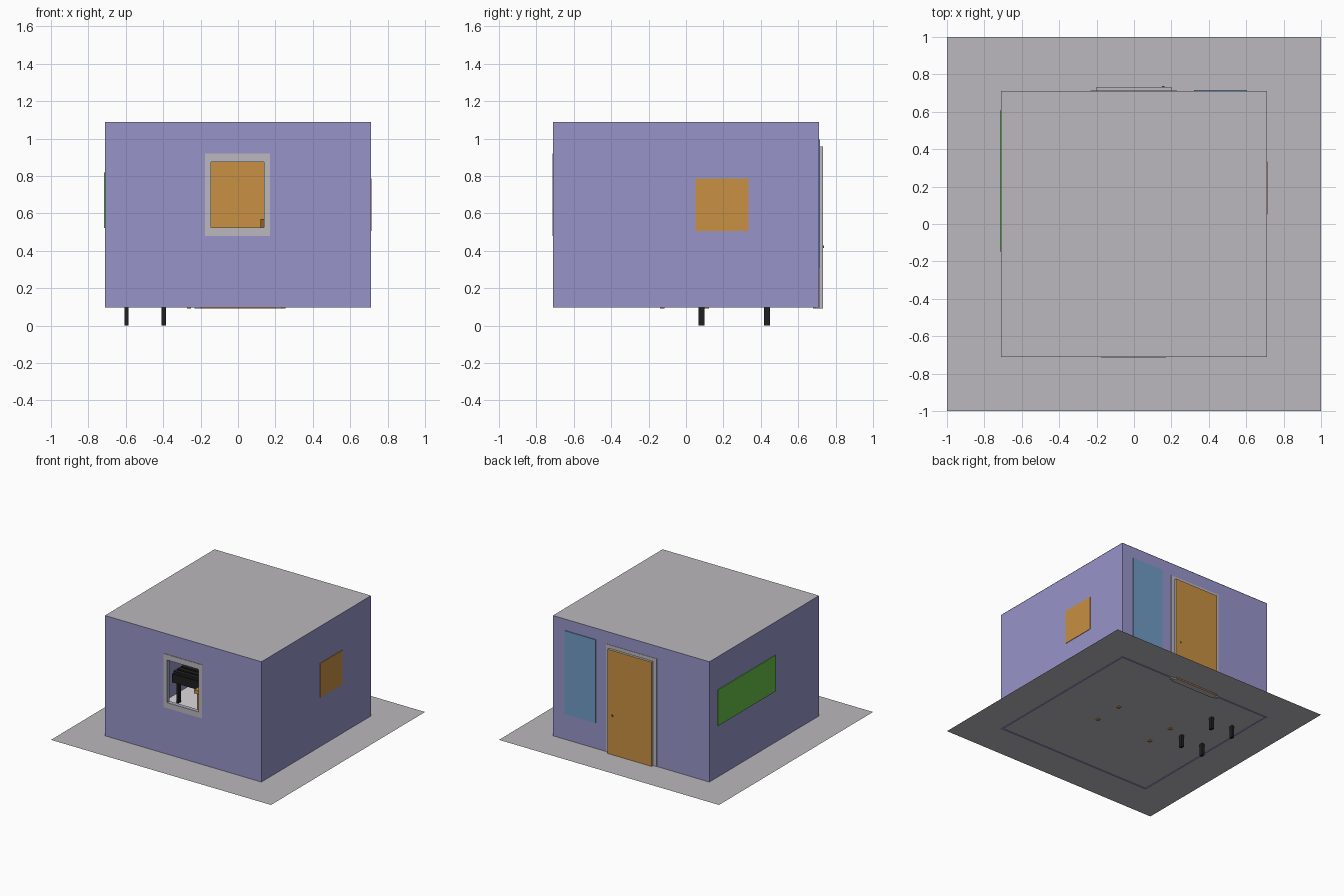
import bpy, bmesh

if "Cube" in bpy.data.objects:
    bpy.data.objects.remove(bpy.data.objects["Cube"])


def mat(name, r, g, b):
    m = bpy.data.materials.new(name)
    m.diffuse_color = (r, g, b, 1)
    m.use_nodes = True
    m.node_tree.nodes["Principled BSDF"].inputs["Base Color"].default_value = m.diffuse_color
    return m


PURPLE = mat("lavender wall", 0.31, 0.30, 0.59)
GREY = mat("light grey", 0.50, 0.48, 0.51)
WHITE = mat("floor white", 0.72, 0.70, 0.72)
WOOD = mat("orange wood", 0.58, 0.28, 0.055)
GREEN = mat("board green", 0.13, 0.52, 0.06)
BLUE = mat("mirror blue", 0.16, 0.33, 0.56)
BLACK = mat("black", 0.014, 0.014, 0.015)
BROWN = mat("dark wood", 0.25, 0.12, 0.03)


def finish(name, bm, *mats):
    bmesh.ops.recalc_face_normals(bm, faces=bm.faces)
    me = bpy.data.meshes.new(name)
    bm.to_mesh(me)
    bm.free()
    for m in mats:
        me.materials.append(m)
    ob = bpy.data.objects.new(name, me)
    bpy.context.collection.objects.link(ob)
    return ob


def box(name, x, y, z, *mats):
    """Box given as (min, max) on each axis."""
    bm = bmesh.new()
    bmesh.ops.create_cube(bm, size=1)
    for v in bm.verts:
        v.co = [a[0] + (c + 0.5) * (a[1] - a[0]) for a, c in zip((x, y, z), v.co)]
    return finish(name, bm, *mats)


def sheet(name, half, z, m):
    """Flat square facing up."""
    bm = bmesh.new()
    bm.faces.new([bm.verts.new((sx * half, sy * half, z))
                  for sx, sy in ((-1, -1), (1, -1), (1, 1), (-1, 1))])
    return finish(name, bm, m)


def ring(name, outer, inner, y, m):
    """Rectangular panel in the xz plane with a rectangular opening."""
    bm = bmesh.new()
    loops = []
    for yy in y:
        for x0, x1, z0, z1 in (outer, inner):
            loops.append([bm.verts.new((px, yy, pz)) for px, pz in
                          ((x0, z0), (x1, z0), (x1, z1), (x0, z1))])
    of, nf, ob, nb = loops
    for i in range(4):
        j = (i + 1) % 4
        for a, b in ((of, nf), (nf, nb), (nb, ob), (ob, of)):
            bm.faces.new((a[i], a[j], b[j], b[i]))
    return finish(name, bm, m)


W, T = 0.71, 0.012          # half width of the room, wall thickness
LOW, TOP = 0.096, 1.088

# ground, floor and flat roof
sheet("ground", 1.0, 0.1, GREY)
sheet("floor", W - T, 0.103, WHITE)
sheet("roof", W, 1.09, GREY)

# walls, the front one with a window opening
HOLE = (-0.145, 0.14, 0.525, 0.875)
ring("front_wall", (-W, W, LOW, TOP), HOLE, (-W, -W + T), PURPLE)
box("back_wall", (-W, W), (W - T, W), (LOW, TOP), PURPLE)
for side, s in (("left", -1), ("right", 1)):
    box(side + "_wall", sorted((s * W, s * (W - T))), (-W + T, W - T), (LOW, TOP), PURPLE)

# window frame
ring("window_frame", (-0.177, 0.172, 0.48, 0.92), HOLE, (-0.714, -0.68), GREY)

# door: wood front and back, pale edges, set on a thin frame plate
box("door_frame", (-0.232, 0.23), (0.69, 0.713), (0.09, 0.985), GREY)
door = box("door", (-0.2, 0.2), (0.68, 0.732), (0.09, 0.957), WOOD, GREY)
for p in door.data.polygons:
    p.material_index = 0 if abs(p.normal.y) > 0.5 else 1
box("door_knob", (0.15, 0.164), (0.67, 0.737), (0.415, 0.429), BROWN)

# wall plates that show on both sides of the walls
box("right_picture", (0.692, 0.714), (0.05, 0.335), (0.505, 0.785), WOOD)
box("left_board", (-0.716, -0.692), (-0.147, 0.607), (0.522, 0.818), GREEN)
box("mirror", (0.32, 0.605), (0.692, 0.716), (0.31, 0.995), BLUE)

# low wooden table
box("table_top", (-0.29, 0.275), (-0.155, 0.135), (0.35, 0.38), WOOD)
for x in (-0.262, 0.243):
    for y in (-0.128, 0.112):
        box("table_leg", (x - 0.012, x + 0.012), (y - 0.012, y + 0.012), (0.092, 0.35), WOOD)
box("table_vase", (0.12, 0.16), (-0.03, 0.01), (0.38, 0.57), BROWN)

# black bench with a ribbed top, its legs run through the floor
box("bench_seat", (-0.635, -0.36), (0.05, 0.465), (0.27, 0.34), BLACK)
for i in range(8):
    y = 0.06 + i * 0.051
    box("bench_rib", (-0.63, -0.365), (y, y + 0.035), (0.34, 0.36), BLACK)
for x in (-0.597, -0.397):
    for y in (0.083, 0.434):
        box("bench_leg", (x - 0.011, x + 0.011), (y - 0.016, y + 0.016), (0, 0.27), BLACK)
